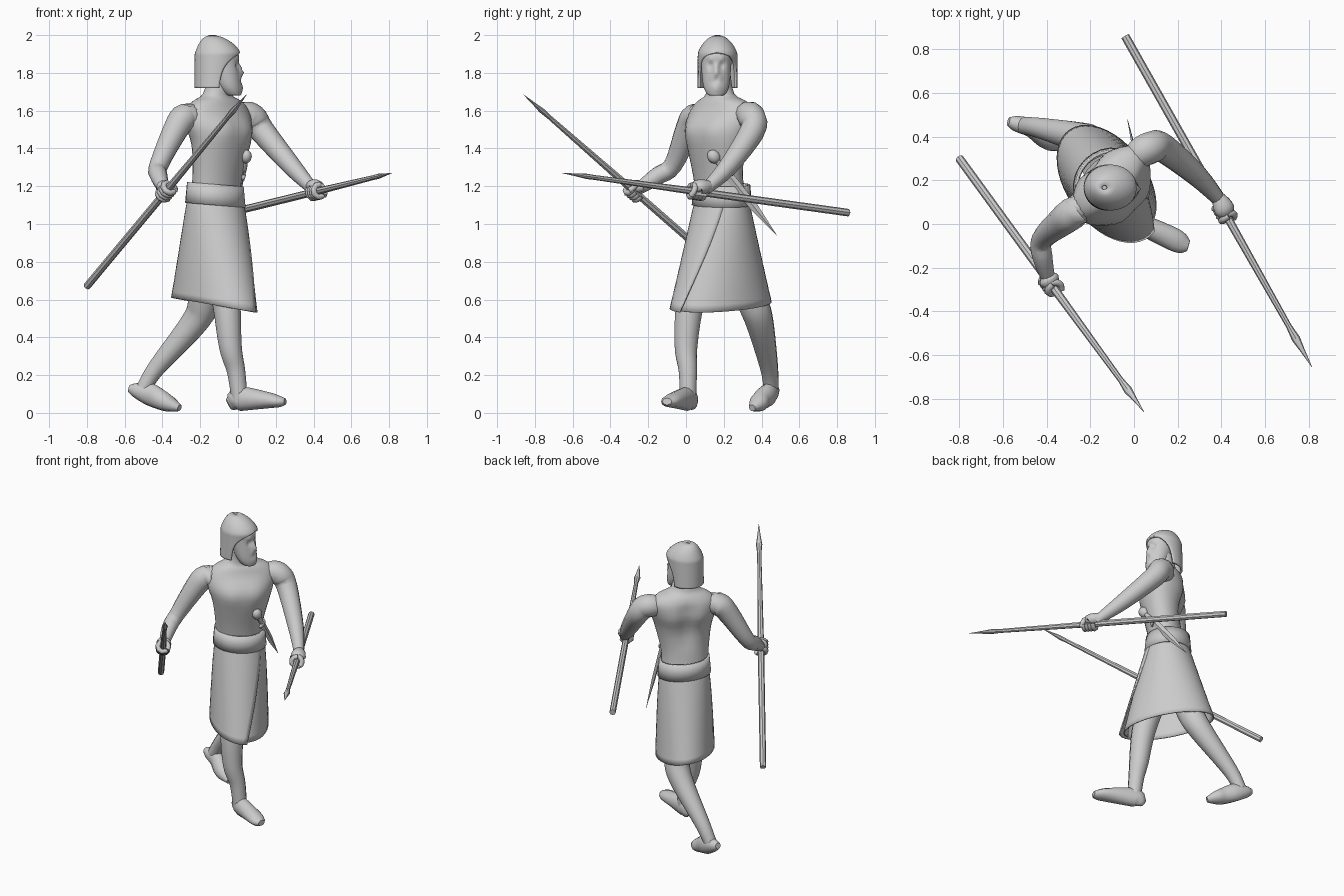
import bpy, bmesh
from math import sin, cos, pi, sqrt, radians, exp
from mathutils import Vector as V

if "Cube" in bpy.data.objects:
    bpy.data.objects.remove(bpy.data.objects["Cube"])

X, Y, UP = V((1, 0, 0)), V((0, 1, 0)), V((0, 0, 1))
FWD = (X - Y).normalized()    # walking direction
LEFT = (X + Y).normalized()


def smooth(rows, steps):
    """Catmull-Rom refinement of a list of number tuples."""
    out = []
    for i in range(len(rows) - 1):
        points = [rows[max(i - 1, 0)], rows[i], rows[i + 1], rows[min(i + 2, len(rows) - 1)]]
        for s in range(steps):
            t = s / steps
            out.append([b + t / 2 * (c - a + t * (2 * a - 5 * b + 4 * c - d + t * (3 * (b - c) + d - a)))
                        for a, b, c, d in zip(*points)])
    return out + [list(rows[-1])]


def skin(name, rings, caps=True, closed=True, angle=50, thickness=0):
    """Bridge a stack of rings into one object."""
    bm = bmesh.new()
    grid = [[bm.verts.new(p) for p in ring] for ring in rings]
    count = len(grid[0])
    for lower, upper in zip(grid, grid[1:]):
        for j in range(count if closed else count - 1):
            k = (j + 1) % count
            bm.faces.new((lower[j], lower[k], upper[k], upper[j]))
    if caps:
        bm.faces.new(grid[0][::-1])
        bm.faces.new(grid[-1])
    bmesh.ops.remove_doubles(bm, verts=bm.verts, dist=.0001)
    bmesh.ops.recalc_face_normals(bm, faces=bm.faces)
    mesh = bpy.data.meshes.new(name)
    bm.to_mesh(mesh)
    bm.free()
    obj = bpy.data.objects.new(name, mesh)
    bpy.context.collection.objects.link(obj)
    bpy.ops.object.select_all(action='DESELECT')
    obj.select_set(True)
    bpy.context.view_layer.objects.active = obj
    bpy.ops.object.shade_smooth_by_angle(angle=radians(angle))
    if thickness:
        modifier = obj.modifiers.new("thickness", 'SOLIDIFY')
        modifier.thickness = thickness


def ellipse(centre, side, top, sides):
    turns = [2 * pi * j / sides for j in range(sides)]
    return [centre + side * cos(turn) + top * sin(turn) for turn in turns]


def loft(rows, axis, sides=24, steps=3):
    """Level ellipses from rows of x, y, z, radius along the axis and radius across it."""
    across = UP.cross(axis)
    return [ellipse(V((x, y, z)), axis * a, across * b, sides) for x, y, z, a, b in smooth(rows, steps)]


def tube(name, rows, ref=UP, sides=12, steps=3, angle=50):
    """Limb along a path; rows are x, y, z, half width and optional half height."""
    rows = smooth([(*row, row[-1])[:5] for row in rows], steps)
    path = [V(row[:3]) for row in rows]
    rings = []
    for i, (centre, row) in enumerate(zip(path, rows)):
        tangent = path[min(i + 1, len(path) - 1)] - path[max(i - 1, 0)]
        side = tangent.cross(ref).normalized()
        top = side.cross(tangent).normalized()
        rings.append(ellipse(centre, side * row[3], top * row[4], sides))
    skin(name, rings, angle=angle)


def bump(rings, centre, size, push):
    """Swell or dent the rings softly around a point."""
    for ring in rings:
        for p in ring:
            p += push * exp(-((p - centre).length / size) ** 2)


# Torso and neck, with chest muscles, shoulder blades and a spine groove
torso = loft([(-.12, .19, 1.1, .15, .11), (-.11, .17, 1.25, .15, .11), (-.09, .16, 1.42, .18, .125),
              (-.1, .17, 1.52, .21, .13), (-.11, .19, 1.6, .21, .11), (-.11, .19, 1.65, .16, .09),
              (-.11, .18, 1.69, .08, .07), (-.09, .17, 1.8, .06, .07)], LEFT, sides=32)
chest = V((-.1, .17, 1.5))
for s in (-1, 1):
    bump(torso, chest + FWD * .12 + LEFT * s * .08, .07, FWD * .02)
    bump(torso, chest - FWD * .12 + LEFT * s * .1, .08, FWD * -.015)
for step in range(4):
    bump(torso, chest - FWD * .12 + UP * (step - 2) * .07, .045, FWD * .018)
skin("torso", torso)

# Head with nose, beard, mouth, moustache, eyes and brow
head = loft([(-.02, .16, 1.68, .03, .03), (-.03, .16, 1.69, .045, .05), (-.05, .16, 1.74, .065, .07),
             (-.08, .16, 1.85, .085, .08), (-.09, .16, 1.9, .09, .08), (-.11, .16, 1.94, .06, .06)],
            X, sides=64, steps=9)
for offset, z, size, depth in [(0, 1.8, .017, .022), (0, 1.83, .016, .012), (0, 1.72, .03, .01),
                               (0, 1.76, .011, -.007), (.02, 1.775, .015, .007),
                               (.034, 1.84, .018, -.018), (.034, 1.87, .016, .008)]:
    for s in ((-1, 1) if offset else (1,)):
        bump(head, V((.01, .16 + s * offset, z)), size, X * depth)
skin("head", head, angle=70)

# Helmet: straight walls open in an arch around the face, under a peaked dome
helmet = []
for step in range(29):
    z = 1.72 + step * .01
    wall, dome = min((z - 1.72) / .185, 1), max((z - 1.9) / .101, 0)
    start = radians(76) * sqrt(1 - wall ** 3)
    shrink = sqrt(1 - dome ** 1.3)
    centre = V((-.125 + .018 * wall - .03 * dome ** 2, .167, z))
    angles = [start + (2 * pi - 2 * start) * j / 40 for j in range(41)]
    helmet.append([centre + shrink * (X * cos(a) * (.106 + .016 * wall) + Y * sin(a) * .105) for a in angles])
skin("helmet", helmet, caps=False, closed=False, thickness=.014)

# Wrapped skirt: one sheet that overlaps itself along a slanting seam
stride = V((-.59, .81, 0))
skirt = []
for step in range(17):
    drop = step / 16
    centre = V((-.12, .19, 1.15 - .58 * drop))
    long, wide = stride * (.13 + .175 * drop), UP.cross(stride) * (.145 + .045 * sqrt(drop))
    ring = []
    for j in range(49):
        wrap = j / 48
        turn = -radians(121 + 47 * drop) - wrap * (2 * pi + .45)
        p = centre + (long * cos(turn) + wide * sin(turn)) * (1 + drop * (.03 - .1 * wrap))
        p.z -= .17 * drop * (p.x - centre.x)
        ring.append(p)
    skirt.append(ring)
skin("skirt", skirt, caps=False, closed=False, thickness=.008)

# Belt, tilted down towards the front
belt = loft([(-.12, .19, 1.1, .17, .15), (-.12, .19, 1.21, .16, .14)], LEFT, steps=2)
for ring in belt:
    for p in ring:
        p.z -= .08 * (p.x + .12)
skin("belt", belt, caps=False, thickness=.014, angle=30)

# Legs and feet
tube("right_leg", [(-.09, .08, .8, .09), (-.06, .02, .57, .076), (-.04, 0, .35, .062),
                   (-.01, .01, .22, .05), (.01, .01, .06, .044)], FWD, steps=5)
tube("right_foot", [(-.05, .03, .045, .02, .03), (-.03, .03, .055, .035, .045), (.01, .01, .075, .045, .065),
                    (.16, -.06, .067, .053, .043), (.22, -.09, .06, .046, .03), (.25, -.1, .06, .025, .018)])
tube("left_leg", [(-.16, .29, .8, .095), (-.18, .35, .6, .086), (-.23, .39, .48, .074),
                  (-.43, .44, .24, .048), (-.5, .45, .13, .04)], FWD, steps=5)
tube("left_foot", [(-.575, .47, .13, .02, .02), (-.54, .46, .12, .036, .04), (-.47, .44, .1, .043, .06),
                   (-.41, .4, .07, .05, .054), (-.36, .38, .046, .05, .042), (-.31, .35, .026, .02, .018)])

# Arms
tube("right_arm", [(-.2, .11, 1.56, .06), (-.28, .05, 1.565, .074), (-.33, .01, 1.5, .068),
                   (-.42, -.07, 1.31, .05), (-.42, -.15, 1.255, .047), (-.39, -.26, 1.18, .03)], LEFT, steps=4)
tube("left_arm", [(-.02, .27, 1.55, .05), (.03, .325, 1.575, .072), (.08, .35, 1.56, .074),
                  (.13, .35, 1.49, .067), (.29, .22, 1.3, .05), (.4, .1, 1.18, .03)], FWD + UP, steps=4)


def along(start, end):
    """Make rows by their fraction of the way from start to end."""
    return lambda t, width, height: (*start.lerp(end, t), width, height)


def spear(side, tail, tip):
    row = along(tail, tip)
    tube(side + "_spear_shaft", [row(0, .02, .02), row(.5, .02, .02), row(.88, .013, .013)],
         sides=8, steps=1, angle=30)
    tube(side + "_spear_head", [row(.87, .012, .012), row(.915, .02, .014), row(.95, .011, .008),
                                row(1, .001, .001)], sides=8, steps=1, angle=30)


def hand(side, grip, axis, wrist):
    """Palm, four fingers curled round the shaft, and a thumb."""
    axis = axis.normalized()
    toward = (wrist - grip - axis * (wrist - grip).dot(axis)).normalized()
    across = axis.cross(toward)
    back = grip + toward * .025
    tube(side + "_palm", [(*wrist, .03), (*wrist.lerp(back, .5), .044, .038), (*back, .047, .036),
                          (*(grip + toward * .005), .03, .024)], axis)

    def digit(name, middle, bend, slide):
        turns = [bend * j / 6 for j in range(7)]
        arc = [middle + axis * slide * j + (toward * cos(a) + across * sin(a)) * .033 for j, a in enumerate(turns)]
        tube(f"{side}_{name}", [(*p, .016) for p in arc], axis, sides=8, steps=1)

    for i in range(4):
        digit(f"finger_{i + 1}", grip + axis * (i - 1.5) * .021, 4.6, 0)
    digit("thumb", grip + axis * .02, -2.2, .004)


for side, tail, tip, t, wrist in (("right", V((-.8, .3, .67)), V((.045, -.86, 1.685)), .495, V((-.4, -.235, 1.2))),
                                  ("left", V((-.04, .86, 1.06)), V((.815, -.655, 1.27)), .53, V((.385, .125, 1.2)))):
    spear(side, tail, tip)
    hand(side, tail.lerp(tip, t), tip - tail, wrist)

# Dagger tucked behind the belt
dagger = along(V((.045, .14, 1.365)), V((-.03, .48, .94)))
tube("dagger_pommel", [dagger(.02 - .07 * cos(a), .034 * sin(a), .03 * sin(a))
                       for a in (.1, .5, 1, 1.5, 2, 2.5, 3)], X, steps=1)
tube("dagger_grip", [dagger(.06, .013, .012), dagger(.15, .017, .015), dagger(.24, .014, .012)], X, sides=8)
tube("dagger_guard", [dagger(.23, .018, .012), dagger(.25, .034, .016), dagger(.28, .03, .014)], X, sides=8, steps=1)
tube("dagger_blade", [dagger(.27, .024, .008), dagger(.65, .022, .007), dagger(1, .001, .001)],
     X, sides=4, steps=1, angle=30)
